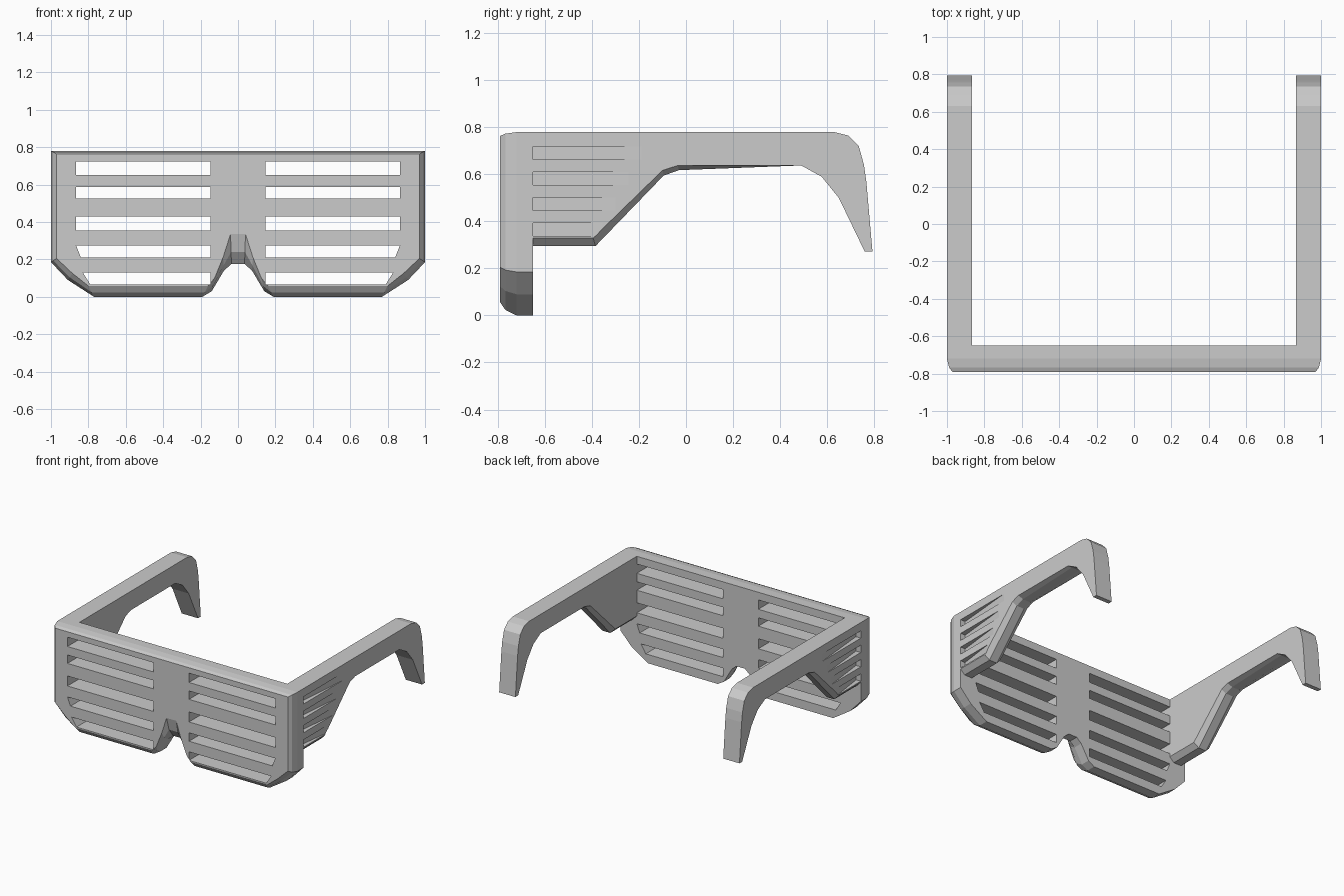
import bpy, bmesh

if "Cube" in bpy.data.objects:
    bpy.data.objects.remove(bpy.data.objects["Cube"])


def loft(name, loops):
    """Skin a stack of equal-length closed loops and cap both ends."""
    bm = bmesh.new()
    rings = [[bm.verts.new(p) for p in lp] for lp in loops]
    n = len(loops[0])
    for a, b in zip(rings, rings[1:]):
        for i in range(n):
            j = (i + 1) % n
            bm.faces.new((a[i], a[j], b[j], b[i]))
    bm.faces.new(rings[0])
    bm.faces.new(rings[-1])
    bmesh.ops.recalc_face_normals(bm, faces=bm.faces)
    me = bpy.data.meshes.new(name)
    bm.to_mesh(me)
    bm.free()
    ob = bpy.data.objects.new(name, me)
    bpy.context.collection.objects.link(ob)
    return ob


def carve(ob, cutters):
    """Subtract each cutter and discard it."""
    bpy.context.view_layer.objects.active = ob
    for c in cutters:
        c.hide_render = True
        mod = ob.modifiers.new("cut", 'BOOLEAN')
        mod.operation = 'DIFFERENCE'
        mod.solver = 'EXACT'
        mod.object = c
        bpy.ops.object.modifier_apply(modifier=mod.name)
        bpy.data.objects.remove(c)


def ring(half, y):
    pts = half + [(-x, z) for x, z in reversed(half)]
    return [(x, y, z) for x, z in pts]


def blend(a, b, t):
    return [(p[0] + (q[0] - p[0]) * t, p[1] + (q[1] - p[1]) * t) for p, q in zip(a, b)]


# Front frame: outer outline at the back, inset outline on the front face
outer = [(0.035, 0.175), (0.075, 0.14), (0.14, 0.03), (0.19, 0.0),
         (0.77, 0.0), (0.91, 0.09), (1.0, 0.185), (1.0, 0.78)]
inner = [(0.04, 0.335), (0.08, 0.21), (0.125, 0.1), (0.16, 0.058),
         (0.80, 0.058), (0.885, 0.125), (0.97, 0.205), (0.97, 0.763)]
frame = loft("front_frame", [ring(outer, -0.65), ring(outer, -0.72),
                             ring(blend(outer, inner, 0.4), -0.768),
                             ring(inner, -0.792)])

# Shutter slots: bottom, top, outer x at bottom, outer x at top
slots = [(0.652, 0.722, 0.865, 0.865), (0.525, 0.588, 0.865, 0.865),
         (0.355, 0.43, 0.865, 0.865), (0.21, 0.273, 0.84, 0.865),
         (0.066, 0.13, 0.79, 0.83)]
cutters = []
for s in (-1, 1):
    for z0, z1, xb, xt in slots:
        sec = [(0.147, z0), (xb, z0), (xt, z1), (0.147, z1)]
        cutters.append(loft("slot_cutter", [[(s * x, y, z) for x, z in sec]
                                            for y in (-0.9, -0.55)]))
carve(frame, cutters)

# Temple arms: side profile with a chamfered lower edge fading towards the ear
top = [(-0.65, 0.78), (0.63, 0.78), (0.69, 0.765), (0.735, 0.72), (0.757, 0.64),
       (0.767, 0.57), (0.793, 0.272), (0.76, 0.272), (0.65, 0.50), (0.577, 0.59),
       (0.49, 0.638)]
low = [(-0.03, 0.618), (-0.095, 0.595), (-0.385, 0.295), (-0.65, 0.295)]
raised = [(-0.035, 0.638), (-0.10, 0.617), (-0.395, 0.33), (-0.65, 0.33)]
for s, side in ((-1, "left"), (1, "right")):
    loops = [[(s * x, y, z) for y, z in top + edge]
             for x, edge in ((0.865, raised), (0.90, low), (0.965, low), (1.0, raised))]
    arm = loft(side + "_temple_arm", loops)
    # Tapered louvre grooves on the outer face
    grooves = []
    for i in range(4):
        z0 = 0.663 - i * 0.108
        end = -0.19 - i * 0.055
        wedge = [(0.955, -0.70), (1.0, end), (1.05, end), (1.05, -0.70)]
        grooves.append(loft("groove_cutter", [[(s * x, y, z) for x, y in wedge]
                                              for z in (z0, z0 + 0.055)]))
    carve(arm, grooves)
